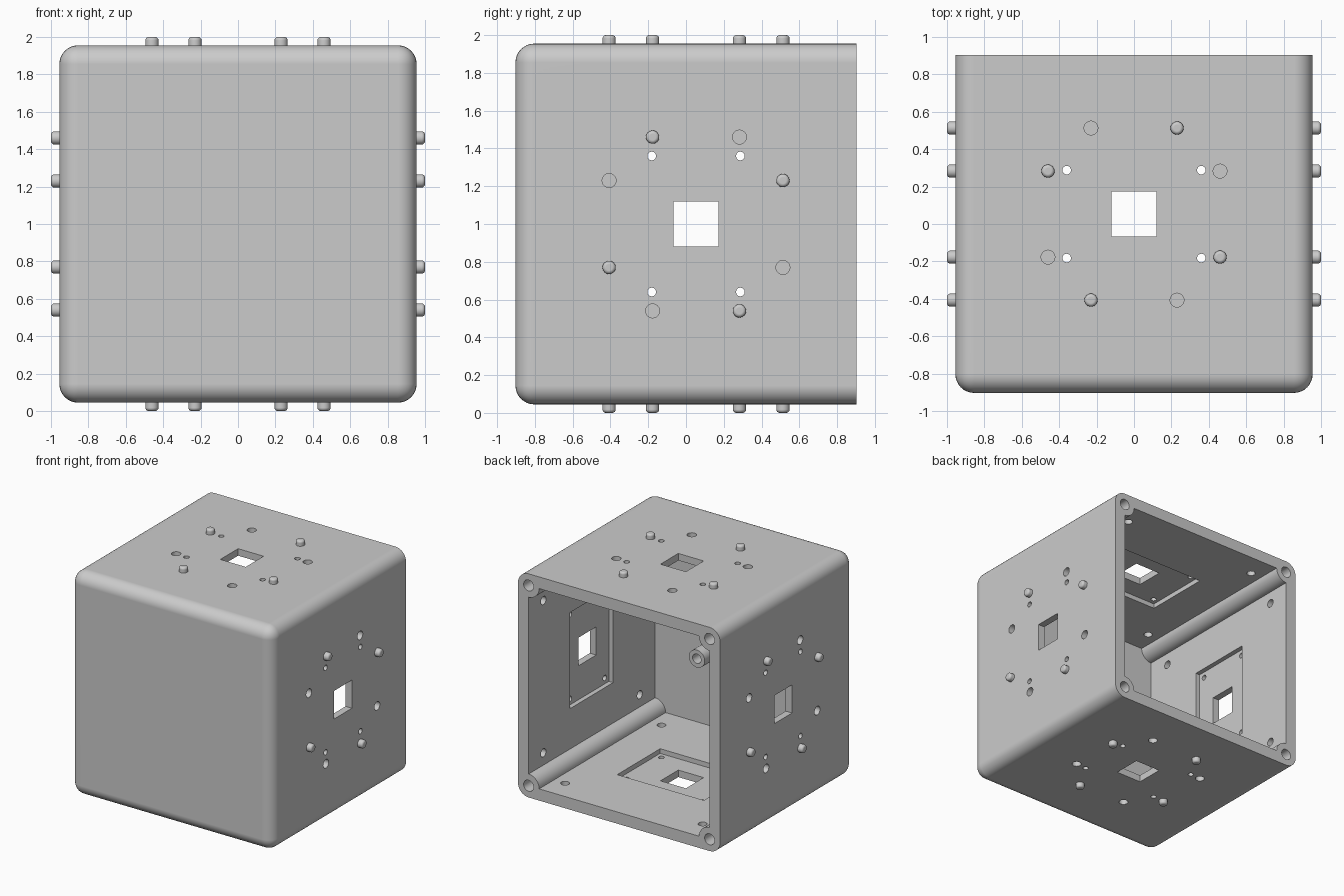
import bpy, bmesh, math
from mathutils import Matrix, Vector

if "Cube" in bpy.data.objects:
    bpy.data.objects.remove(bpy.data.objects["Cube"], do_unlink=True)

HALF, DEPTH, WALL, MID = 0.955, 0.903, 0.1, 0.053
INNER = HALF - WALL
CENTRE = Matrix.Translation((0, 0, 1))

grey = bpy.data.materials.new("plain grey")
grey.use_nodes = True
grey.diffuse_color = (0.6, 0.6, 0.6, 1)
grey.node_tree.nodes["Principled BSDF"].inputs["Base Color"].default_value = (0.6, 0.6, 0.6, 1)


def make(name, bm):
    bmesh.ops.recalc_face_normals(bm, faces=bm.faces)
    mesh = bpy.data.meshes.new(name)
    bm.to_mesh(mesh)
    bm.free()
    mesh.materials.append(grey)
    obj = bpy.data.objects.new(name, mesh)
    bpy.context.collection.objects.link(obj)
    return obj


def box(bm, frame, x, y, z0, z1, wide, deep):
    m = frame @ Matrix.Translation((x, y, (z0 + z1) / 2)) @ Matrix.Diagonal((wide, deep, z1 - z0, 1))
    bmesh.ops.create_cube(bm, size=1, matrix=m)


def rod(bm, frame, x, y, z0, z1, r):
    m = frame @ Matrix.Translation((x, y, (z0 + z1) / 2))
    bmesh.ops.create_cone(bm, cap_ends=True, segments=24, radius1=r, radius2=r,
                          depth=z1 - z0, matrix=m)


def combine(target, tool_bm, operation="DIFFERENCE"):
    tool = make("helper", tool_bm)
    tool.hide_render = True
    mod = target.modifiers.new("cut", "BOOLEAN")
    mod.operation, mod.solver, mod.object = operation, "EXACT", tool
    bpy.context.view_layer.objects.active = target
    bpy.ops.object.modifier_apply(modifier=mod.name)
    bpy.data.objects.remove(tool, do_unlink=True)


def smooth(obj):
    bpy.ops.object.select_all(action="DESELECT")
    obj.select_set(True)
    bpy.context.view_layer.objects.active = obj
    bpy.ops.object.shade_smooth_by_angle(angle=math.radians(30))
    mod = obj.modifiers.new("normals", "WEIGHTED_NORMAL")
    mod.keep_sharp = True


# Side frames: local z points out of the wall, local y runs front to back
sides = [CENTRE @ Matrix.Rotation(k * math.pi / 2, 4, "Y") @ Matrix.Translation((0, MID, 0))
         for k in range(4)]
# Frame for parts on the front and back: local z points to the back, local y down
along = CENTRE @ Matrix.Rotation(-math.pi / 2, 4, "X")
signs = [(a, b) for a in (-1, 1) for b in (-1, 1)]

# Outer shell, rounded everywhere except around the open back
bm = bmesh.new()
box(bm, CENTRE, 0, 0, -HALF, HALF, 2 * HALF, 2 * DEPTH)
rounded = [e for e in bm.edges if any(v.co.y < 0 for v in e.verts)]
bmesh.ops.bevel(bm, geom=rounded, offset=WALL, segments=8, profile=0.5, affect="EDGES")
shell = make("housing", bm)

# Cavity, with a quarter-round screw column left in each corner
bm = bmesh.new()
verts = []
for q in range(4):
    turn = Matrix.Rotation(q * math.pi / 2, 4, "Y")
    for i in range(11):
        a = math.radians(180 + 9 * i)
        p = Vector((INNER + WALL * math.cos(a), -DEPTH + WALL, INNER + WALL * math.sin(a)))
        verts.append(bm.verts.new(CENTRE @ turn @ p))
floor = bm.faces.new(verts)
grown = bmesh.ops.extrude_face_region(bm, geom=[floor], use_keep_orig=True)["geom"]
bmesh.ops.translate(bm, vec=(0, 2 * DEPTH, 0), verts=[g for g in grown if isinstance(g, bmesh.types.BMVert)])
combine(shell, bm)

# Hollow posts standing on the inside of the front wall
bm = bmesh.new()
for a, b in signs:
    rod(bm, along, a * 0.36, b * 0.235, -DEPTH + 0.05, -0.66, 0.075)
combine(shell, bm, "UNION")

# Inner pockets, blind inner holes, column and post screw holes
bm = bmesh.new()
for frame in sides:
    box(bm, frame, 0, 0, INNER - 0.03, INNER + 0.04, 0.82, 0.58)
    for a, b in signs:
        rod(bm, frame, a * 0.65, b * 0.65, INNER - 0.03, INNER + 0.06, 0.035)
for a, b in signs:
    rod(bm, along, a * INNER, b * INNER, 0.5, DEPTH + 0.03, 0.047)
    rod(bm, along, a * 0.36, b * 0.235, -DEPTH + 0.08, -0.6, 0.04)
combine(shell, bm)

# Windows and small screw holes through each wall, peg sockets from outside
ring = [(0.23, 0.46), (-0.46, 0.23), (-0.23, -0.46), (0.46, -0.23)]
bm = bmesh.new()
for k, frame in enumerate(sides):
    flip = (-1) ** k
    box(bm, frame, 0, 0, INNER - 0.1, HALF + 0.05, 0.24, 0.24)
    for a, b in signs:
        rod(bm, frame, a * 0.36, b * 0.235, INNER - 0.1, HALF + 0.05, 0.023)
    for x, y in ring:
        rod(bm, frame, -flip * x, y, HALF - 0.055, HALF + 0.05, 0.037)
combine(shell, bm)
smooth(shell)

# Locating pegs, with rounded tips (the +x wall is the model's own left)
for k, (side, frame) in enumerate(zip(("top", "left", "bottom", "right"), sides)):
    bm = bmesh.new()
    for x, y in ring:
        rod(bm, Matrix.Identity(4), (-1) ** k * x, y, HALF - 0.02, 1, 0.035)
    tips = [e for e in bm.edges if all(v.co.z > 0.99 for v in e.verts)]
    bmesh.ops.bevel(bm, geom=tips, offset=0.018, segments=4, profile=0.5, affect="EDGES")
    bm.transform(frame)
    smooth(make(side + "_pegs", bm))
